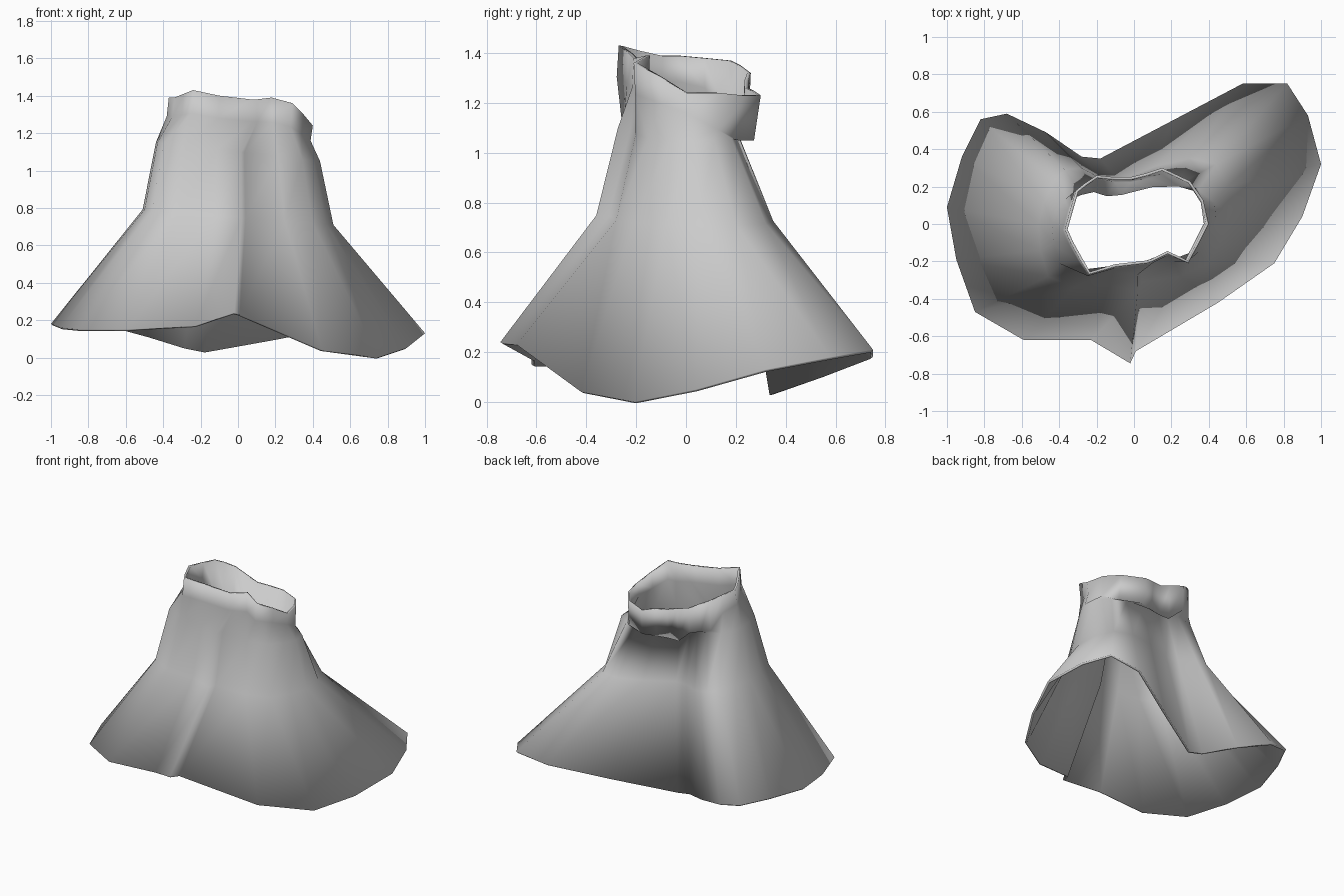
import bpy
import bmesh
from mathutils import Vector

default_cube = bpy.data.objects.get("Cube")
if default_cube:
    bpy.data.objects.remove(default_cube, do_unlink=True)

# Outlines run counter-clockwise from the front pleat, seen from above
HEM = [
    (-.02, -.745, .24), (.01, -.68, .23), (.45, -.42, .04), (.75, -.21, .0),
    (.9, .04, .05), (1, .32, .13), (.93, .58, .18), (.82, .75, .21),
    (.58, .75, .18), (.2, .55, .1), (-.18, .35, .03), (-.28, .36, .05),
    (-.47, .49, .11), (-.68, .59, .17), (-.82, .56, .19), (-.92, .36, .19),
    (-1, .09, .18), (-.95, -.19, .16), (-.85, -.47, .15), (-.59, -.62, .15),
    (-.23, -.62, .17),
]
WAIST = [
    (.02, -.36), (.04, -.31), (.25, -.28), (.4, -.21), (.47, -.08), (.51, .05),
    (.5, .2), (.44, .32), (.3, .35), (.12, .31), (-.08, .23), (-.17, .24),
    (-.28, .3), (-.37, .29), (-.43, .23), (-.48, .12), (-.51, 0),
    (-.5, -.14), (-.46, -.28), (-.32, -.34), (-.13, -.33),
]
RIM = [
    (.07, -.21, 1.38), (.1, -.2, 1.38), (.18, -.16, 1.39), (.29, -.21, 1.36),
    (.35, -.1, 1.3), (.4, 0, 1.24), (.37, .13, 1.24), (.3, .23, 1.23),
    (.15, .3, 1.23), (.06, .27, 1.25), (-.02, .25, 1.26), (-.1, .25, 1.29),
    (-.2, .26, 1.32), (-.26, .22, 1.35), (-.31, .18, 1.37), (-.34, .08, 1.38),
    (-.37, -.03, 1.39), (-.34, -.1, 1.39), (-.29, -.19, 1.41),
    (-.24, -.27, 1.43), (-.1, -.23, 1.4),
]


def waist_point(point):
    """Lift the waist outline, a little higher on one side."""
    x, y = point
    return Vector((x, y, .75 - .08 * x))


def neck_point(point):
    """Narrow the waist outline into the neck, more strongly at the back."""
    x, y = point
    if y > 0:
        depth = y * .57 + max(0, .04 - .1 * abs(x))
    else:
        depth = y * (.76 if x < .03 else .72)
    width = .86 if y < .25 else .78
    return Vector((x * width, depth, 1.1 - .1 * x))


def fold_point(rim, neck):
    """Lower edge of the collar: a soft band in front, a hanging fold behind."""
    hang = max(0, min(1, (rim.y - .06) / .12))
    if rim.x < -.2:
        hang *= .5
    spread = .97 if rim.x > .25 else 1.03
    height = rim.z + (neck.z - rim.z) * .42
    soft = Vector((rim.x * spread, rim.y * spread, height))
    droop = Vector((rim.x * 1.02, rim.y * .91, 1.05))
    return soft.lerp(droop, hang)


def loft(name, rings, material):
    """Join closed rings of equal length with quads."""
    bm = bmesh.new()
    rows = [[bm.verts.new(point) for point in ring] for ring in rings]
    count = len(rows[0])
    for lower, upper in zip(rows, rows[1:]):
        for i in range(count):
            j = (i + 1) % count
            bm.faces.new((lower[i], lower[j], upper[j], upper[i]))
    for face in bm.faces:
        face.smooth = True
    mesh = bpy.data.meshes.new(name)
    bm.to_mesh(mesh)
    bm.free()
    mesh.materials.append(material)
    obj = bpy.data.objects.new(name, mesh)
    bpy.context.collection.objects.link(obj)
    return obj


# Plain cloth
cloth = bpy.data.materials.new("grey_cloth")
cloth.use_nodes = True
colour = (.6, .6, .6, 1)
cloth.diffuse_color = colour
cloth.node_tree.nodes["Principled BSDF"].inputs["Base Color"].default_value = colour

# Flared cape rising to a gathered collar
hem = [Vector(point) for point in HEM]
waist = [waist_point(point) for point in WAIST]
neck = [neck_point(point) for point in WAIST]
rim = [Vector(point) for point in RIM]
fold = [fold_point(top, low) for top, low in zip(rim, neck)]
cape = loft("cape", [hem, waist, neck, fold, rim], cloth)

# Thin cloth thickness, kept inside the outline
thickness = cape.modifiers.new("cloth_thickness", "SOLIDIFY")
thickness.thickness = .015
thickness.offset = -1
